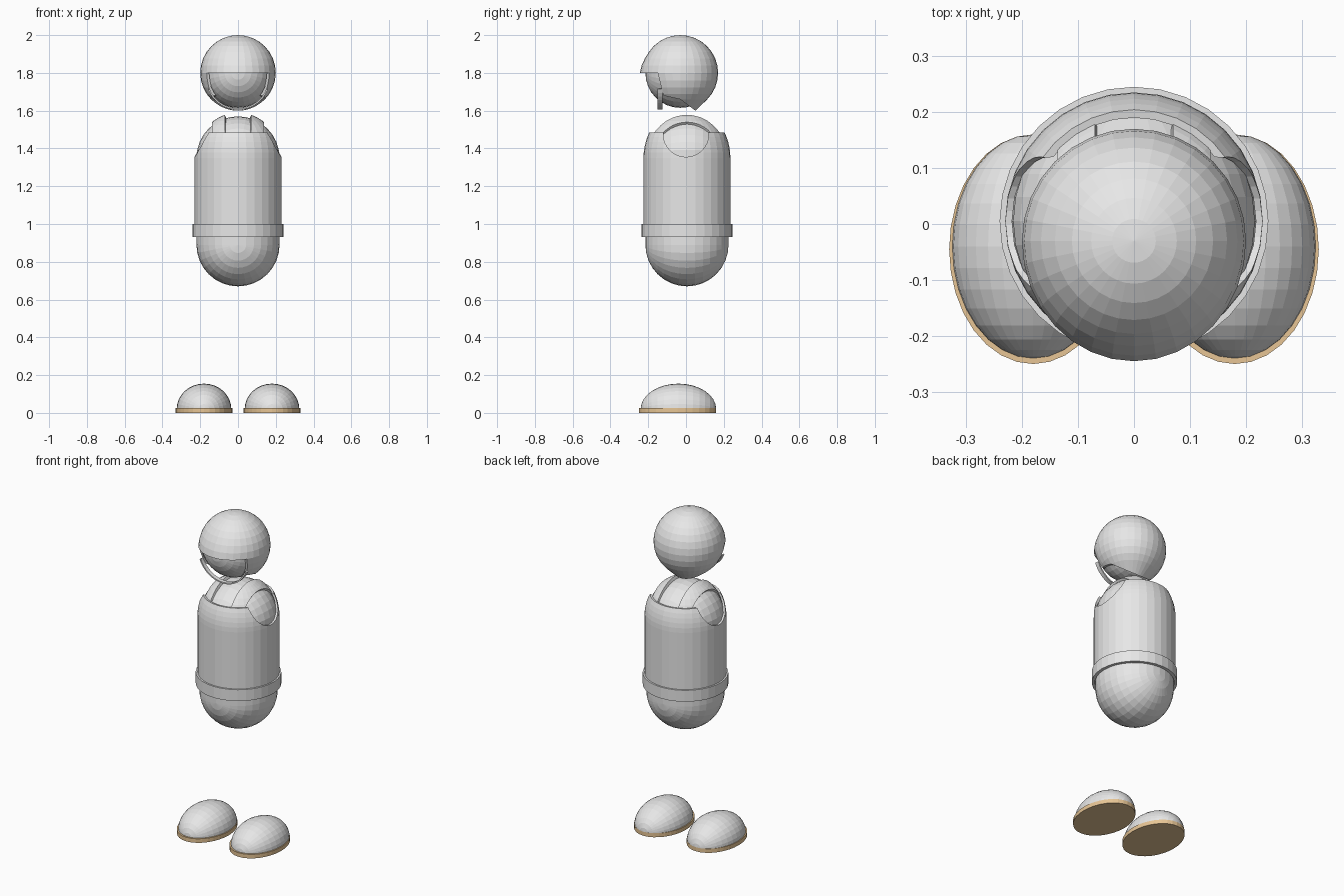
import bpy, bmesh, math
from mathutils import Vector, Matrix

if "Cube" in bpy.data.objects:
    bpy.data.objects.remove(bpy.data.objects["Cube"], do_unlink=True)


def material(name, color):
    m = bpy.data.materials.new(name)
    m.use_nodes = True
    m.diffuse_color = (*color, 1)
    m.node_tree.nodes["Principled BSDF"].inputs["Base Color"].default_value = (*color, 1)
    return m


GREY = material("light grey", (0.8, 0.8, 0.8))
TAN = material("tan", (0.8, 0.56, 0.3))
SEG = 32


def finish(name, bm, mat=GREY):
    bmesh.ops.remove_doubles(bm, verts=bm.verts, dist=0.0001)
    bmesh.ops.recalc_face_normals(bm, faces=bm.faces)
    me = bpy.data.meshes.new(name)
    bm.to_mesh(me)
    bm.free()
    me.materials.append(mat)
    ob = bpy.data.objects.new(name, me)
    bpy.context.collection.objects.link(ob)
    return ob


def lathe(profile, y=0.0, closed=True):
    """Revolve (radius, z) points about a vertical axis."""
    bm = bmesh.new()
    rings = []
    for r, z in profile:
        if r < 0.0001:
            rings.append([bm.verts.new((0, y, z))] * SEG)
        else:
            rings.append([bm.verts.new((r * math.sin(2 * math.pi * i / SEG),
                                        y - r * math.cos(2 * math.pi * i / SEG), z))
                          for i in range(SEG)])
    n = len(rings)
    for k in range(n if closed else n - 1):
        a, b = rings[k], rings[(k + 1) % n]
        for i in range(SEG):
            j = (i + 1) % SEG
            vs = list(dict.fromkeys((a[i], a[j], b[j], b[i])))
            if len(vs) > 2:
                bm.faces.new(vs)
    return bm


def arc(a, b, z, start, end, steps):
    """Elliptical profile, angles in degrees above the equator."""
    return [(a * math.cos(math.radians(start + (end - start) * i / steps)),
             z + b * math.sin(math.radians(start + (end - start) * i / steps)))
            for i in range(steps + 1)]


def ball(loc, scale):
    """Sphere with its poles along y."""
    bm = bmesh.new()
    bmesh.ops.create_uvsphere(bm, u_segments=SEG, v_segments=16, radius=1,
                              matrix=Matrix.Rotation(math.pi / 2, 4, 'X'))
    bmesh.ops.scale(bm, verts=bm.verts, vec=scale)
    bmesh.ops.translate(bm, verts=bm.verts, vec=loc)
    return bm


def cut(ob, cutter):
    """Subtract the cutter for good and remove it."""
    cutter.hide_render = True
    mod = ob.modifiers.new("cut", 'BOOLEAN')
    mod.operation = 'DIFFERENCE'
    mod.solver = 'EXACT'
    mod.object = cutter
    dg = bpy.context.evaluated_depsgraph_get()
    me = bpy.data.meshes.new_from_object(ob.evaluated_get(dg))
    ob.modifiers.clear()
    ob.data = me
    bpy.data.objects.remove(cutter, do_unlink=True)


# Feet: half-ellipsoid shoes on flat soles
for side, x in (("left", 0.18), ("right", -0.18)):
    bm = ball((x, -0.04, 0.02), (0.145, 0.2, 0.135))
    bmesh.ops.bisect_plane(bm, geom=bm.verts[:] + bm.edges[:] + bm.faces[:],
                           plane_co=(0, 0, 0.02), plane_no=(0, 0, -1), clear_outer=True)
    finish(side + "_shoe", bm)
    bm = bmesh.new()
    bmesh.ops.create_cone(bm, cap_ends=True, segments=SEG, radius1=1, radius2=1, depth=1)
    bmesh.ops.scale(bm, verts=bm.verts, vec=(0.15, 0.205, 0.025))
    bmesh.ops.translate(bm, verts=bm.verts, vec=(x, -0.045, 0.0125))
    finish(side + "_sole", bm, TAN)

# Inner body: capsule from hips to neck
bm = ball((0, 0.005, 0.89), (0.22, 0.22, 0.22))
for v in bm.verts:
    if v.co.z > 0.891:
        v.co.z += 0.46
finish("inner_body", bm)

# Vest: shell with an open top and two arm holes
vest = finish("vest", lathe([(0.23, 0.95)] + arc(0.23, 0.27, 1.35, 0, 30, 5)
                            + arc(0.218, 0.25, 1.35, 32, 0, 5) + [(0.218, 0.95)], 0.005))
bm = bmesh.new()
bmesh.ops.create_cone(bm, cap_ends=True, segments=SEG, radius1=0.12, radius2=0.12, depth=1,
                      matrix=Matrix.Translation((0, 0, 1.475)) @ Matrix.Rotation(math.pi / 2, 4, 'Y'))
cut(vest, finish("arm_hole_cutter", bm))

# Shoulder straps: slices of a dome, mirrored
bm = lathe(arc(0.225, 0.24, 1.35, 20, 90, 8), 0.005, closed=False)
for co, no in (((0.07, 0, 0), (-1, 0, 0)), ((0.137, 0, 0), (1, 0, 0))):
    bmesh.ops.bisect_plane(bm, geom=bm.verts[:] + bm.edges[:] + bm.faces[:],
                           plane_co=co, plane_no=no, clear_outer=True)
bmesh.ops.recalc_face_normals(bm, faces=bm.faces)
for f in bm.faces:
    if f.normal.z < 0:
        f.normal_flip()
me = bpy.data.meshes.new("shoulder_straps")
bm.to_mesh(me)
bm.free()
me.materials.append(GREY)
straps = bpy.data.objects.new("shoulder_straps", me)
bpy.context.collection.objects.link(straps)
straps.modifiers.new("mirror", 'MIRROR')
sol = straps.modifiers.new("thickness", 'SOLIDIFY')
sol.thickness = 0.018
sol.offset = -1

# Belt
finish("belt", lathe([(0.24, 0.93), (0.24, 1.0), (0.222, 1.0), (0.222, 0.93)], 0.005))

# Head
finish("head", ball((0, -0.03, 1.8), (0.185, 0.185, 0.185)))

# Helmet: shell with a low back, a small brim and an open face
bm = lathe(arc(0.2, 0.2, 1.8, 90, -45, 12) + [(0.08, 1.6), (0.08, 1.62)]
           + arc(0.19, 0.19, 1.8, -45, 90, 12), -0.03)
for v in bm.verts:
    front = max(0.0, (-0.03 - v.co.y) / 0.2)
    if 1.79 < v.co.z < 1.9:
        v.co.y -= 0.015 * front * (1 - (v.co.z - 1.8) / 0.1)
helmet = finish("helmet", bm)
bm = bmesh.new()
face = bm.faces.new([bm.verts.new((-0.5, y, z)) for y, z in
                     ((-0.4, 1.8), (-0.15, 1.8), (-0.12, 1.68), (-0.03, 1.66),
                      (0.05, 1.6), (0.05, 1.4), (-0.4, 1.4))])
ext = bmesh.ops.extrude_face_region(bm, geom=[face])
bmesh.ops.translate(bm, vec=(1, 0, 0),
                    verts=[g for g in ext["geom"] if isinstance(g, bmesh.types.BMVert)])
cut(helmet, finish("face_cutter", bm))

# Chin strap: thin band hanging below the face
bm = bmesh.new()
rows = []
STEPS = 18
for i in range(STEPS + 1):
    t = math.radians(200 + 140 * i / STEPS)
    row = []
    for grow, y in ((0, -0.15), (0, -0.125), (-0.008, -0.125), (-0.008, -0.15)):
        row.append(bm.verts.new(((0.168 + grow) * math.cos(t), y,
                                 1.77 + (0.165 + grow) * math.sin(t))))
    rows.append(row)
for a, b in zip(rows, rows[1:]):
    for k in range(4):
        bm.faces.new((a[k], a[(k + 1) % 4], b[(k + 1) % 4], b[k]))
bm.faces.new(rows[0])
bm.faces.new(rows[-1])
finish("chin_strap", bm)
